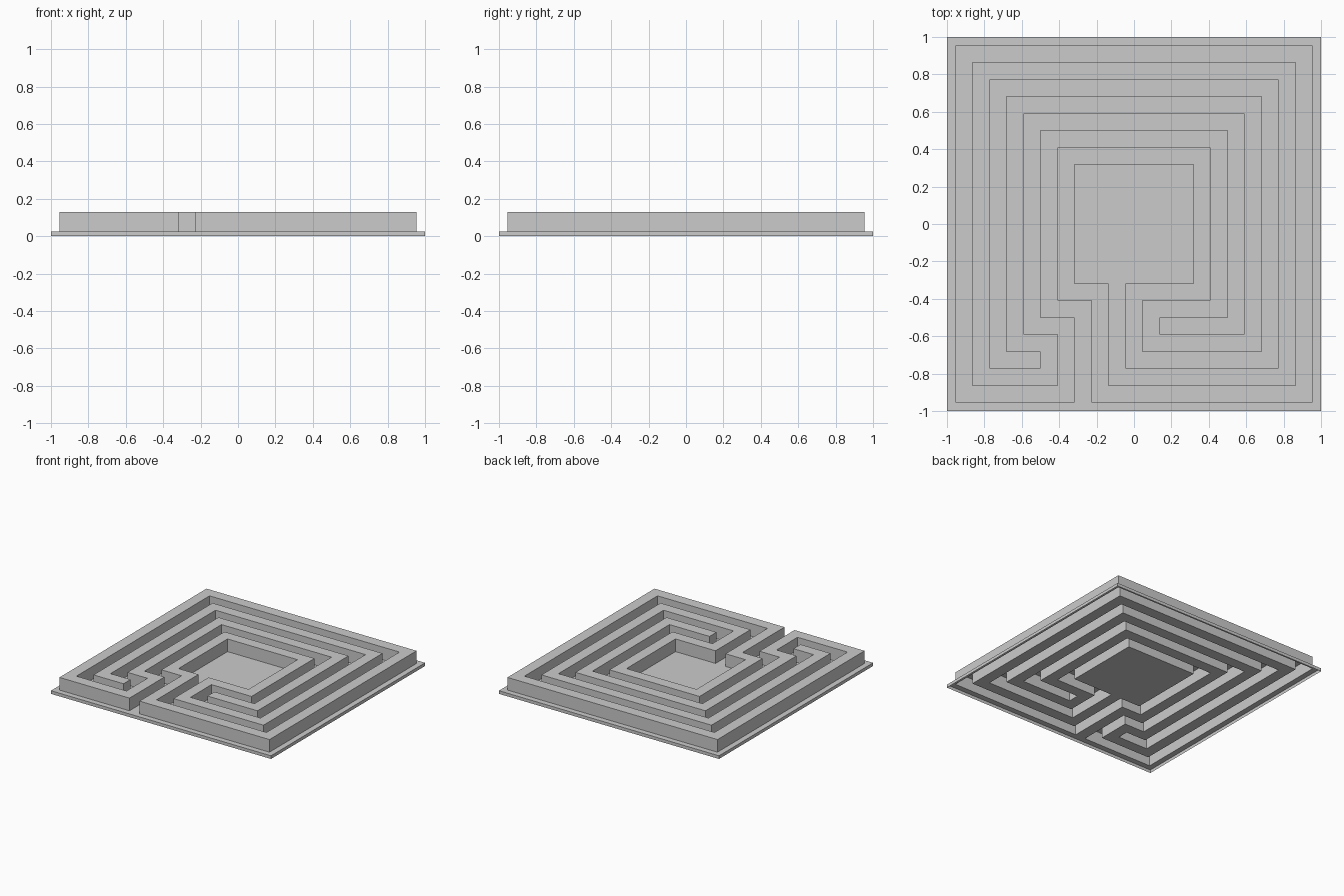
import bpy
import bmesh

if "Cube" in bpy.data.objects:
    bpy.data.objects.remove(bpy.data.objects["Cube"], do_unlink=True)

HALF_CELL = 1 / 22      # half of a wall or path width
FLOOR_Z = 0.026
WALL_TOP = 0.13


def make_material(name, color):
    mat = bpy.data.materials.new(name)
    mat.use_nodes = True
    mat.diffuse_color = color
    mat.node_tree.nodes["Principled BSDF"].inputs["Base Color"].default_value = color
    return mat


def circuit(radius, start, end, side):
    """One lap round the square, from start to end along the front; side -1 sets off to the left."""
    r, s = radius, side * radius
    return [(start, -r), (s, -r), (s, r), (-s, r), (-s, -r), (end, -r)]


def add_loop(bm, points, z):
    verts = [bm.verts.new((x * HALF_CELL, y * HALF_CELL, z)) for x, y in points]
    edges = [bm.edges.new((a, b)) for a, b in zip(verts, verts[1:] + verts[:1])]
    return verts, edges


def extrude_loop(bm, edges, dz):
    """Raise or lower a loop of edges into a strip of upright faces."""
    new = bmesh.ops.extrude_edge_only(bm, edges=edges)["geom"]
    bmesh.ops.translate(bm, vec=(0, 0, dz),
                        verts=[g for g in new if isinstance(g, bmesh.types.BMVert)])
    return [g for g in new if isinstance(g, bmesh.types.BMEdge)]


# The laps join end to start into the single outline of the walls
LAPS = [(21, -7, -5, -1), (9, -5, 1, -1), (15, 1, -11, 1), (17, -11, -1, -1),
        (7, -1, -3, 1), (19, -3, -9, 1), (13, -9, 3, -1), (11, 3, -7, 1)]
outline = [point for lap in LAPS for point in circuit(*lap)]

bm = bmesh.new()

# Floor: square plate with the wall outline left open
wall_verts, wall_edges = add_loop(bm, outline, FLOOR_Z)
_, rim_edges = add_loop(bm, [(-22, -22), (22, -22), (22, 22), (-22, 22)], FLOOR_Z)
bmesh.ops.triangle_fill(bm, edges=wall_edges + rim_edges, use_beauty=True,
                        normal=(0, 0, 1))

# Walls: hollow from below, closed by one winding top face
top_edges = extrude_loop(bm, wall_edges, WALL_TOP - FLOOR_Z)
bmesh.ops.contextual_create(bm, geom=top_edges)

# Plate sides: down to the ground, open underneath
extrude_loop(bm, rim_edges, -FLOOR_Z)

# Merge the floor triangles into flat faces and face everything outwards
bmesh.ops.recalc_face_normals(bm, faces=bm.faces)
if max(bm.faces, key=lambda f: f.calc_center_median().z).normal.z < 0:
    bmesh.ops.reverse_faces(bm, faces=bm.faces)

mesh = bpy.data.meshes.new("labyrinth")
bm.to_mesh(mesh)
bm.free()
mesh.materials.append(make_material("stone_grey", (0.6, 0.6, 0.6, 1)))
labyrinth = bpy.data.objects.new("labyrinth", mesh)
bpy.context.collection.objects.link(labyrinth)
